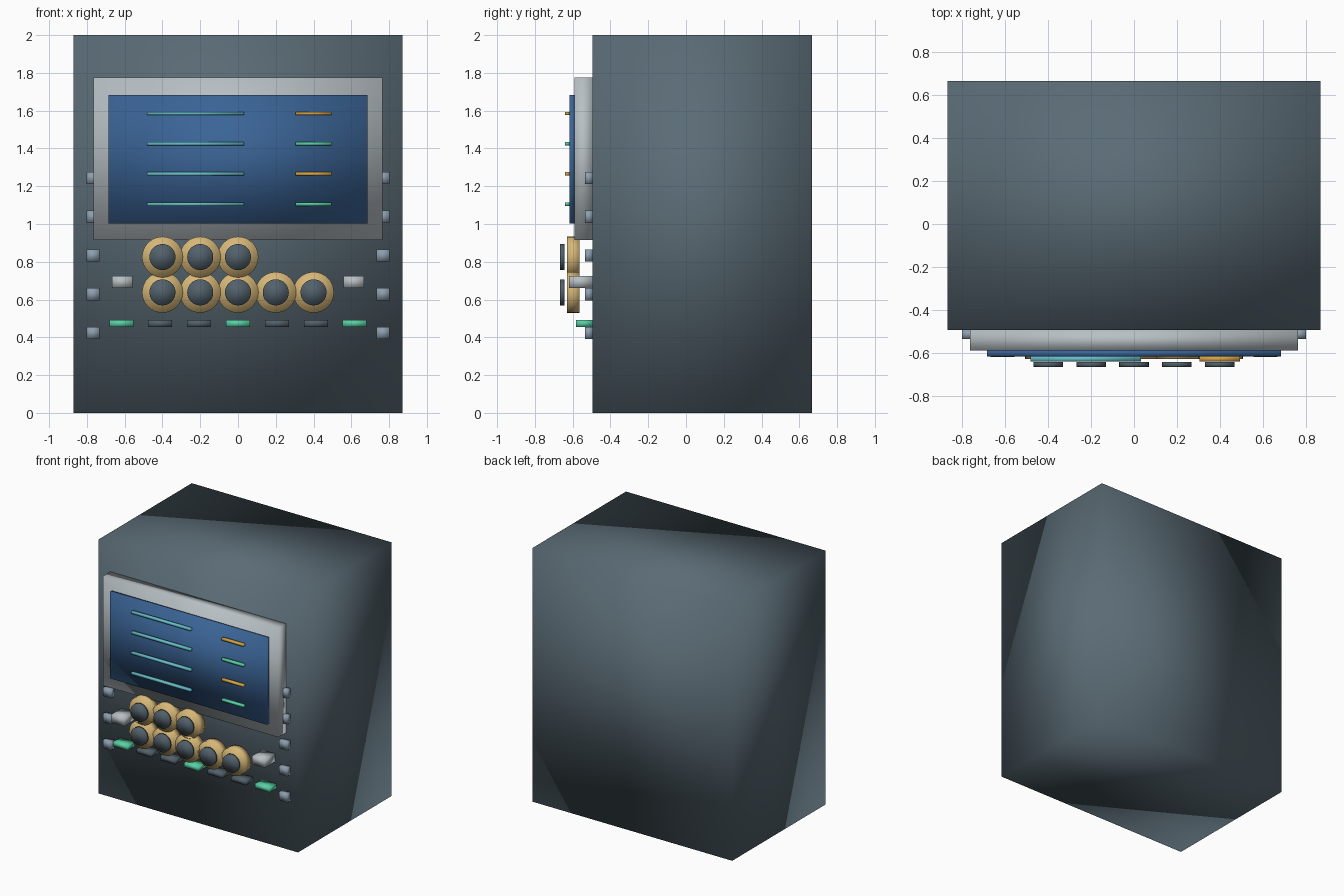
import bpy, bmesh, math
from mathutils import Matrix, Vector

if "Cube" in bpy.data.objects:
    bpy.data.objects.remove(bpy.data.objects["Cube"], do_unlink=True)


def material(name, hex_code):
    """Flat material from an sRGB hex code, stored as linear values."""
    srgb = [int(hex_code[i:i + 2], 16) / 255 for i in (0, 2, 4)]
    color = [((c + 0.055) / 1.055) ** 2.4 if c > 0.04 else c / 12.92 for c in srgb] + [1]
    mat = bpy.data.materials.new(name)
    mat.use_nodes = True
    mat.diffuse_color = color
    shader = mat.node_tree.nodes["Principled BSDF"]
    shader.inputs["Base Color"].default_value = color
    shader.inputs["Roughness"].default_value = 0.6
    return mat


slate = material("slate", "5A6B75")
charcoal = material("charcoal", "52616B")
silver = material("silver", "B8C0C4")
steel = material("steel blue", "8C9EAE")
blue = material("screen blue", "3A6496")
teal = material("teal", "66BCC8")
amber = material("amber", "D6A448")
green = material("mint green", "58CFA4")
gold = material("pale gold", "D8B878")


def finish(name, bm, mat):
    """Make a softly shaded object from a bmesh."""
    mesh = bpy.data.meshes.new(name)
    for face in bm.faces:
        face.smooth = True
    bm.to_mesh(mesh)
    bm.free()
    mesh.materials.append(mat)
    obj = bpy.data.objects.new(name, mesh)
    bpy.context.collection.objects.link(obj)
    return obj


def box(name, mat, x, z, width, height, front, back):
    """Box centred on x and z, reaching from front to back along y."""
    bm = bmesh.new()
    place = Matrix.Translation((x, (front + back) / 2, z))
    size = Matrix.Diagonal((width, back - front, height, 1))
    bmesh.ops.create_cube(bm, size=1, matrix=place @ size)
    return finish(name, bm, mat)


def disc(name, mat, x, z, radius, front, back):
    """Cylinder whose axis runs front to back."""
    bm = bmesh.new()
    place = Matrix.Translation((x, (front + back) / 2, z))
    turn = Matrix.Rotation(math.pi / 2, 4, "X")
    bmesh.ops.create_cone(bm, cap_ends=True, segments=32, radius1=radius,
                          radius2=radius, depth=back - front, matrix=place @ turn)
    return finish(name, bm, mat)


WALL = -0.495

# Cabinet with framed display
box("cabinet_body", slate, 0, 1, 1.74, 2, WALL, 0.667)
box("screen_frame", silver, 0, 1.345, 1.53, 0.86, -0.59, WALL)
box("screen", blue, 0, 1.343, 1.37, 0.68, -0.617, -0.59)

# Readout lines on the screen
for row in range(4):
    z = 1.585 - 0.16 * row
    box(f"long_readout_{row}", teal, -0.225, z, 0.515, 0.018, -0.641, -0.617)
    box(f"short_readout_{row}", green if row % 2 else amber, 0.4, z, 0.19, 0.018,
        -0.641, -0.617)

# Two rows of round dials with dark caps
for z, count in ((0.825, 3), (0.638, 5)):
    for i in range(count):
        x = -0.4 + 0.2 * i
        disc(f"dial_{count}_{i}", gold, x, z, 0.108, -0.63, -0.563)
        disc(f"dial_cap_{count}_{i}", charcoal, x, z, 0.069, -0.667, -0.643)

# Row of push buttons
for i in range(7):
    box(f"button_{i}", charcoal if i % 3 else green, 0.206 * (i - 3), 0.473,
        0.127, 0.035, -0.582, WALL)

# Side handles and studs, mirrored left and right
for side, s in (("left", 1), ("right", -1)):
    box(f"{side}_handle", silver, 0.613 * s, 0.693, 0.11, 0.065, -0.62, WALL)
    for i in range(5):
        box(f"{side}_stud_{i}", steel, 0.768 * s, 1.243 - 0.205 * i, 0.07, 0.065,
            -0.535, WALL)
